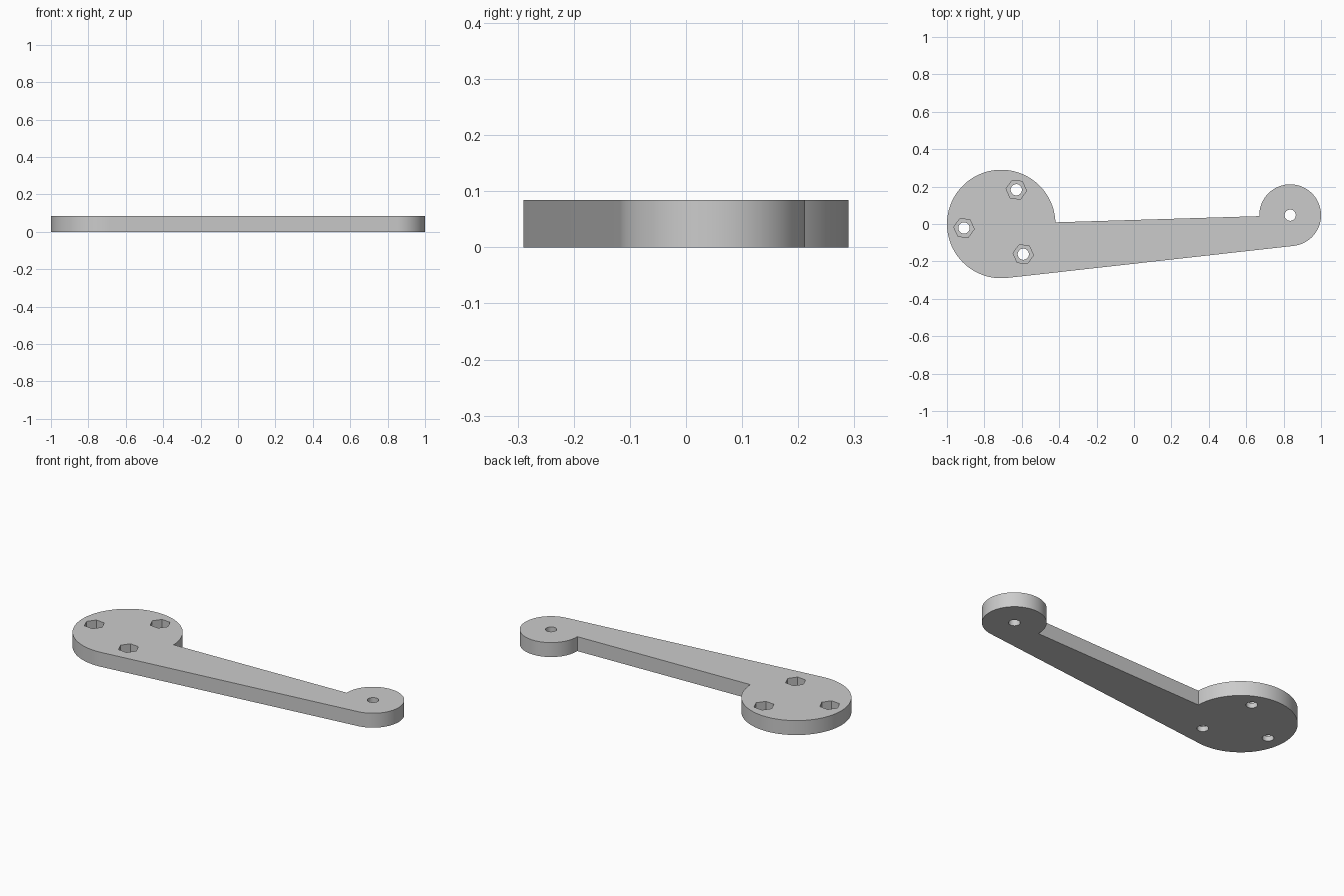
import bpy, bmesh, math
from mathutils import Vector

cube = bpy.data.objects.get("Cube")
if cube:
    bpy.data.objects.remove(cube, do_unlink=True)

THICK = 0.084
BIG, BIG_R = Vector((-0.71, 0.0)), 0.29
SMALL, SMALL_R = Vector((0.835, 0.047)), 0.165
POCKET_DEPTH = 0.055

grey = bpy.data.materials.new("plain_grey")
grey.use_nodes = True
colour = (0.6, 0.6, 0.6, 1)
grey.diffuse_color = colour
grey.node_tree.nodes["Principled BSDF"].inputs["Base Color"].default_value = colour


def arc(centre, radius, start, end, steps):
    angles = [start + (end - start) * i / steps for i in range(steps + 1)]
    return [centre + radius * Vector((math.cos(a), math.sin(a))) for a in angles]


def prism(name, outline, bottom, top):
    """Extrude a counter-clockwise outline between two heights."""
    bm = bmesh.new()
    low = [bm.verts.new((p.x, p.y, bottom)) for p in outline]
    face = bm.faces.new(low)
    up = bmesh.ops.extrude_face_region(bm, geom=[face])["geom"]
    bmesh.ops.translate(bm, vec=(0, 0, top - bottom),
                        verts=[g for g in up if isinstance(g, bmesh.types.BMVert)])
    bmesh.ops.recalc_face_normals(bm, faces=bm.faces)
    mesh = bpy.data.meshes.new(name)
    bm.to_mesh(mesh)
    bm.free()
    mesh.materials.append(grey)
    obj = bpy.data.objects.new(name, mesh)
    bpy.context.collection.objects.link(obj)
    return obj


# Arm: two round ends, joined by a tangent below and by the centre line above
axis = SMALL - BIG
tilt = math.atan2(axis.y, axis.x)
tangent = tilt - math.acos((BIG_R - SMALL_R) / axis.length)
outline = arc(BIG, BIG_R, tilt, tangent + math.tau, 96)
outline += arc(SMALL, SMALL_R, tangent, tilt + math.pi, 80)
arm = prism("lever_arm", outline, 0, THICK)


def circle(centre, radius, sides, turn=0.0):
    return arc(centre, radius, turn, turn + math.tau, sides)[:-1]


# Bolt holes with hexagonal nut pockets, and the plain pivot hole
cutters = [prism("pivot_hole_cutter", circle(SMALL, 0.03, 40), -0.1, 0.2)]
for i in range(3):
    a = math.radians(66.2 + 120 * i)
    spot = BIG + 0.2 * Vector((math.cos(a), math.sin(a)))
    cutters.append(prism("nut_pocket_cutter", circle(spot, 0.055, 6, math.radians(-6)),
                         THICK - POCKET_DEPTH, 0.2))
    cutters.append(prism("bolt_hole_cutter", circle(spot, 0.03, 40), -0.1, 0.2))

bpy.ops.object.select_all(action="DESELECT")
arm.select_set(True)
bpy.context.view_layer.objects.active = arm
for cutter in cutters:
    cutter.hide_render = True
    cut = arm.modifiers.new("cut", "BOOLEAN")
    cut.operation = "DIFFERENCE"
    cut.solver = "EXACT"
    cut.object = cutter
    bpy.ops.object.modifier_apply(modifier=cut.name)
    bpy.data.objects.remove(cutter, do_unlink=True)

bpy.ops.object.shade_smooth_by_angle(angle=math.radians(30))
